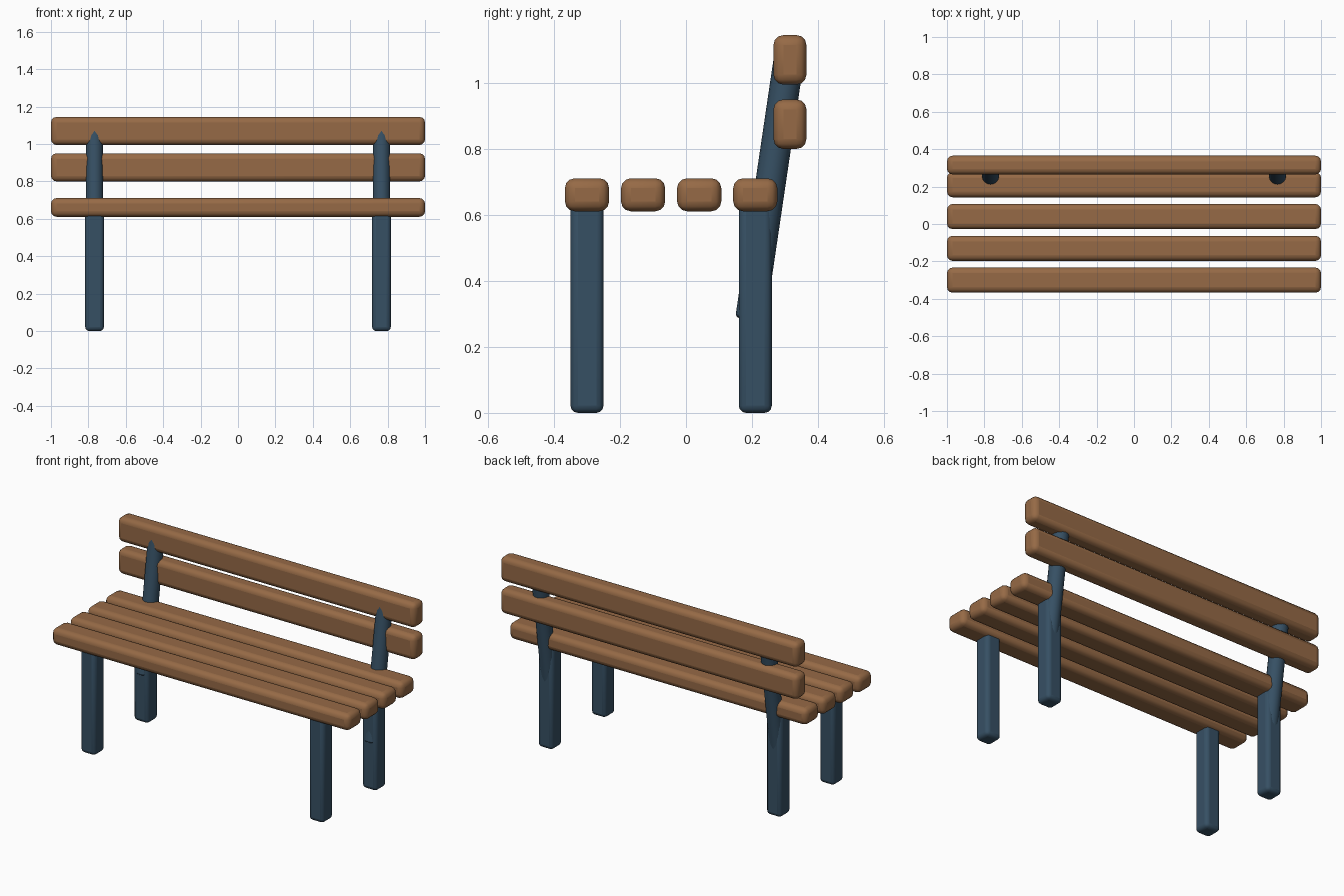
import bpy, math
from mathutils import Vector

if "Cube" in bpy.data.objects:
    bpy.data.objects.remove(bpy.data.objects["Cube"])


def material(name, colour):
    m = bpy.data.materials.new(name)
    m.diffuse_color = (*colour, 1)
    m.use_nodes = True
    m.node_tree.nodes["Principled BSDF"].inputs["Base Color"].default_value = m.diffuse_color
    return m


wood = material("warm_wood", (0.305, 0.144, 0.061))
steel = material("blue_grey_paint", (0.037, 0.080, 0.127))


def finish(ob, name, mat, bevel, segments):
    """Name, colour, round the edges and smooth the part."""
    ob.name = name
    ob.data.materials.append(mat)
    mod = ob.modifiers.new("rounded_edges", 'BEVEL')
    mod.width = bevel
    mod.segments = segments
    mod.limit_method = 'ANGLE'
    mod.angle_limit = math.radians(40)
    bpy.ops.object.shade_smooth_by_angle(angle=math.radians(35))


def box(name, centre, size, mat, bevel):
    bpy.ops.mesh.primitive_cube_add(size=1, location=centre)
    ob = bpy.context.object
    ob.scale = size
    bpy.ops.object.transform_apply(location=False, rotation=False, scale=True)
    finish(ob, name, mat, bevel, 3)


def post(name, start, end, radius, mat):
    start, end = Vector(start), Vector(end)
    axis = end - start
    bpy.ops.mesh.primitive_cylinder_add(vertices=16, radius=radius, depth=axis.length,
                                        location=(start + end) / 2)
    ob = bpy.context.object
    ob.rotation_euler = axis.to_track_quat('Z', 'Y').to_euler()
    finish(ob, name, mat, 0.01, 2)


# Seat slats
for i in range(4):
    box(f"seat_slat_{i + 1}", (0, -0.30 + 0.17 * i, 0.661), (2, 0.134, 0.10), wood, 0.03)

# Backrest slats
for i, z in enumerate((0.875, 1.07)):
    box(f"back_slat_{i + 1}", (0, 0.315, z), (2, 0.10, 0.15), wood, 0.03)

# Legs and leaning backrest posts, on both sides
for side, x in (("left", -0.767), ("right", 0.767)):
    box(f"front_leg_{side}", (x, -0.30, 0.33), (0.10, 0.10, 0.66), steel, 0.022)
    box(f"rear_leg_{side}", (x, 0.21, 0.33), (0.10, 0.10, 0.66), steel, 0.022)
    post(f"back_post_{side}", (x, 0.195, 0.283), (x, 0.320, 1.128), 0.046, steel)
